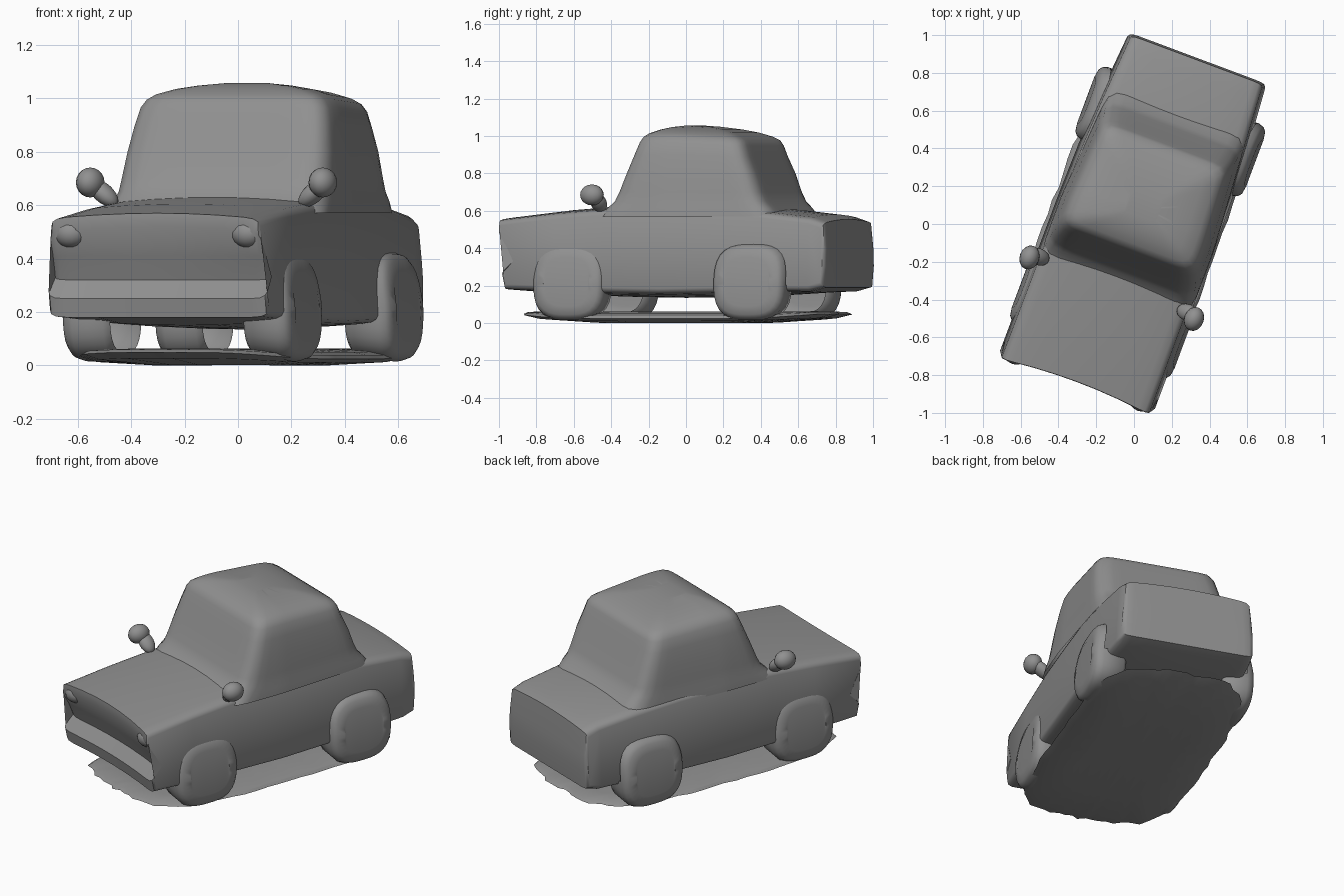
import bpy, bmesh, math, random
from mathutils import Matrix

if "Cube" in bpy.data.objects:
    bpy.data.objects.remove(bpy.data.objects["Cube"])

random.seed(4)
# The car is modelled along its own axis, then turned on the ground
CAR = Matrix.Translation((0.01, 0.002, 0)) @ Matrix.Rotation(math.radians(-20.5), 4, 'Z')
GREY = bpy.data.materials.new("grey")
GREY.diffuse_color = (0.28, 0.28, 0.28, 1)
GREY.use_nodes = True
GREY.node_tree.nodes["Principled BSDF"].inputs["Base Color"].default_value = GREY.diffuse_color


def finish(name, bm, angle=35, hidden=None):
    if hidden:      # open the shell where another part covers it
        gone = [f for f in bm.faces if hidden(f.calc_center_median())]
        bmesh.ops.delete(bm, geom=gone, context='FACES')
    bmesh.ops.transform(bm, matrix=CAR, verts=bm.verts)
    me = bpy.data.meshes.new(name)
    bm.to_mesh(me)
    bm.free()
    me.materials.append(GREY)
    ob = bpy.data.objects.new(name, me)
    bpy.context.collection.objects.link(ob)
    bpy.ops.object.select_all(action='DESELECT')
    ob.select_set(True)
    bpy.context.view_layer.objects.active = ob
    bpy.ops.object.shade_smooth_by_angle(angle=math.radians(angle))
    return ob


def loft(name, rings, angle=35, hidden=None):
    """Skin closed rings of points and fill both ends with strips of quads."""
    bm = bmesh.new()
    vs = [[bm.verts.new(p) for p in r] for r in rings]
    n = len(vs[0])
    for a, b in zip(vs, vs[1:]):
        for i in range(n):
            j = (i + 1) % n
            bm.faces.new((a[i], a[j], b[j], b[i]))
    for r in (vs[0], vs[-1]):
        for i in range(n // 2 - 1):
            bm.faces.new((r[i], r[i + 1], r[n - 2 - i], r[n - 1 - i]))
    bmesh.ops.recalc_face_normals(bm, faces=bm.faces)
    return finish(name, bm, angle, hidden)


def superellipse(a, b, power, n):
    pts = []
    for i in range(n):
        t = 2 * math.pi * (i + 0.5) / n
        c, s = math.cos(t), math.sin(t)
        k = (abs(c) ** power + abs(s) ** power) ** (-1 / power)
        pts.append((a * c * k, b * s * k))
    return pts


def blob(name, loc, size, turn=None):
    bm = bmesh.new()
    m = Matrix.Translation(loc)
    if turn is not None:
        m = m @ turn
    bmesh.ops.create_uvsphere(bm, u_segments=16, v_segments=10, radius=1,
                              matrix=m @ Matrix.Diagonal((*size, 1)))
    return finish(name, bm, 60)


# Lower body: side profile swept across the width
top = [(-.85, .41), (-.895, .52), (-.893, .57), (-.6, .605), (-.29, .63), (0, .63),
       (.3, .63), (.58, .61), (.85, .58), (.925, .555), (.935, .40)]
bottom = [(-.815, .32), (-.87, .25), (-.855, .18), (-.6, .15), (-.29, .14), (0, .135),
          (.3, .14), (.58, .15), (.85, .17), (.925, .19), (.935, .30)]
profile = top + bottom[::-1]


def body_ring(w, inset):
    ring = []
    edge = (w / .43) ** 2
    for v, z in profile:
        taper = 1 - 0.11 * max(0, (v - .1) / .83) ** 1.5
        taper *= 1 - 0.05 * max(0, (z - .25) / .35)
        crown = -0.02 * edge if z > .5 else 0
        if z < .16:
            crown = 0.02 * edge              # sills sit above the floor
        v2 = v - math.copysign(inset * .6, v) if abs(v) > .8 else v
        if v < -.8:
            v2 -= .028 * edge                # nose corners reach forward
        z2 = z + crown + (-inset if z > .38 else inset) * (0.4 if .28 < z < .5 else 1)
        ring.append((w * taper, v2, z2))
    return ring


half = [(.12, 0), (.25, 0), (.37, 0), (.41, .003), (.43, .012), (.438, .028)]
layers = [(-w, k) for w, k in half[::-1]] + [(0, 0)] + half
loft("body", [body_ring(w, k) for w, k in layers], 40,
     lambda c: c.z > .58 and -.29 < c.y < .58 and abs(c.x) < .37)

# Cabin: rounded rectangles stacked upward (height, front, rear, half width)
cabin = [(.57, -.36, .64, .43), (.615, -.315, .605, .426), (.65, -.275, .57, .42),
         (.70, -.25, .545, .416), (.80, -.21, .51, .406), (.90, -.17, .47, .39),
         (.965, -.145, .45, .375), (.995, -.13, .435, .355), (1.015, -.105, .40, .325),
         (1.035, -.06, .34, .26), (1.048, -.02, .27, .18), (1.057, .04, .17, .09)]
rings = []
for z, front, rear, w in cabin:
    mid, length = (front + rear) / 2, (rear - front) / 2
    ring = []
    for u, v in superellipse(w, length, 12, 72):
        v += mid
        narrow = 1 - .08 * max(0, v) / .5
        ring.append((u * narrow + .008, v, z - .05 * max(0, v - .05) * max(0, z - .8) / .2))
    rings.append(ring)
loft("cabin", rings, 40, lambda c: c.z < .575)

# Wheels: slightly squared, leaning into the body sides at the top
for side, tag in ((-1, "left"), (1, "right")):
    for v, out, end in ((-.515, .457, "front"), (.52, .475, "rear")):
        rings = []
        for u, r in ((out - .19, .17), (out - .17, .195), (out - .05, .205),
                     (out - .02, .195), (out - .004, .175), (out + .003, .13)):
            rings.append([(side * (u - .15 * max(0, b)), v + a, .22 + b)
                          for a, b in superellipse(r * 1.0, r, 3, 40)])
        loft(f"{end}_wheel_{tag}", rings, 50,
             lambda c: abs(c.x) < .40 and c.z > .2)

    # Door mirrors and their stalks
    blob(f"mirror_{tag}", (side * .465, -.365, .685), (.052, .065, .056))
    blob(f"mirror_stalk_{tag}", (side * .42, -.345, .645), (.07, .045, .036),
         Matrix.Rotation(-side * .7, 4, 'Y'))

    # Headlights
    blob(f"headlight_{tag}", (side * .355, -.87, .495), (.065, .055, .055))

# Ragged ground sheet, curling up at both ends
jitter = [1 + random.uniform(-.025, .015) for _ in range(72)]
rings = []
for k, z in ((.55, .0), (.9, .01), (1, .024), (.97, .038), (.85, .05), (.55, .06)):
    ring = []
    for (u, v), j in zip(superellipse(.455 * k, .865 * k, 4, 72), jitter):
        ring.append((u * j, v * j, z + .025 * (v / .865) ** 4))
    rings.append(ring)
loft("ground_sheet", rings, 30)
